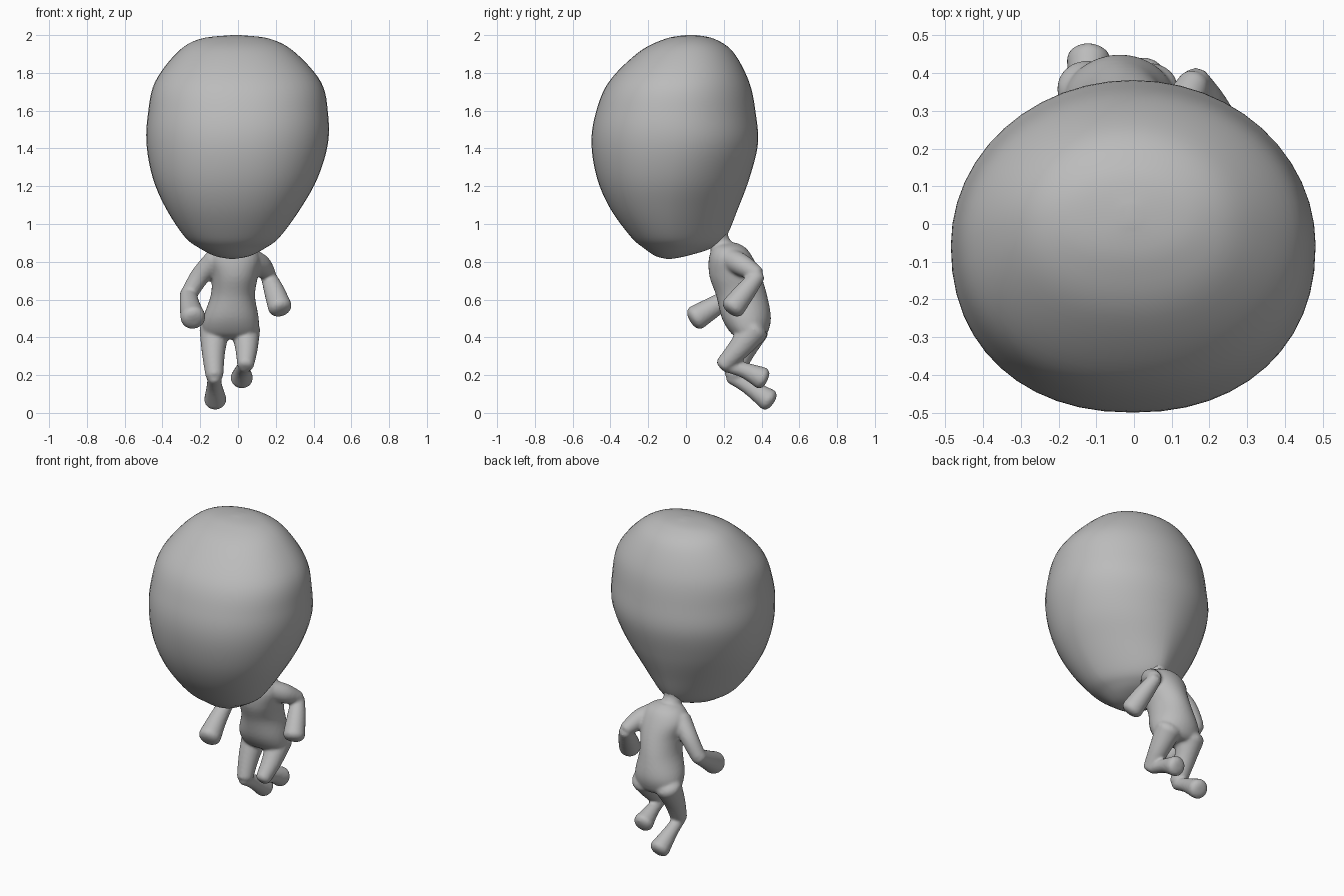
import bpy, bmesh, math
from mathutils import Vector

old = bpy.data.objects.get("Cube")
if old:
    bpy.data.objects.remove(old, do_unlink=True)

grey = bpy.data.materials.new("clay_grey")
grey.use_nodes = True
grey.diffuse_color = (0.5, 0.5, 0.5, 1)
grey.node_tree.nodes["Principled BSDF"].inputs["Base Color"].default_value = (0.5, 0.5, 0.5, 1)


def smooth_keys(keys, steps):
    """Catmull-Rom interpolation of tuples."""
    out = []
    for i in range(len(keys) - 1):
        a, b = keys[max(i - 1, 0)], keys[i]
        c, d = keys[i + 1], keys[min(i + 2, len(keys) - 1)]
        for s in range(steps):
            t = s / steps
            out.append([q + t * (r - p) / 2 + t * t * (2 * p - 5 * q + 4 * r - u) / 2
                        + t ** 3 * (3 * q - p - 3 * r + u) / 2
                        for p, q, r, u in zip(a, b, c, d)])
    return out + [list(keys[-1])]


def skin(bm, rings):
    """Closed tube through equal-sized rings."""
    loops = [[bm.verts.new(p) for p in ring] for ring in rings]
    n = len(loops[0])
    for a, b in zip(loops, loops[1:]):
        for i in range(n):
            j = (i + 1) % n
            bm.faces.new((a[i], a[j], b[j], b[i]))
    bm.faces.new(loops[0][::-1])
    bm.faces.new(loops[-1])


def stack(bm, keys, steps, sides=48):
    """Level egg-shaped rings: z, x min, x max, y min, y max, widest y share, back power."""
    rings = []
    for z, x0, x1, y0, y1, share, power in smooth_keys(keys, steps):
        yc, ring = y0 + share * (y1 - y0), []
        for i in range(sides):
            a = 2 * math.pi * i / sides
            c, s = math.cos(a), math.sin(a)
            e = 2 / (power if s > 0 else 2.2)
            x = (x0 + x1) / 2 + (x1 - x0) / 2 * math.copysign(abs(c) ** e, c)
            y = yc + (y1 - yc if s > 0 else yc - y0) * math.copysign(abs(s) ** e, s)
            ring.append((x, y, z))
        rings.append(ring)
    skin(bm, rings)


def limb(bm, keys, sides=20):
    """Round tube along x, y, z, radius keys, with softly domed ends."""
    path = smooth_keys(keys, 6)
    pts = [Vector(p[:3]) for p in path]
    first, last = (pts[0] - pts[1]).normalized(), (pts[-1] - pts[-2]).normalized()
    r0, r1 = path[0][3], path[-1][3]
    dome = [(0.0, 1), (0.25, 0.92), (0.45, 0.7), (0.55, 0.35)]
    stations = [(pts[0] + first * r0 * d, r0 * w) for d, w in dome[:0:-1]]
    stations += [(p, k[3]) for p, k in zip(pts, path)]
    stations += [(pts[-1] + last * r1 * d, r1 * w) for d, w in dome[1:]]
    side = last.cross(Vector((1, 0.01, 0))).normalized()
    rings = []
    for i, (p, r) in enumerate(stations):
        t = (stations[min(i + 1, len(stations) - 1)][0] - stations[max(i - 1, 0)][0]).normalized()
        u = (side - t * side.dot(t)).normalized()
        v = t.cross(u)
        rings.append([p + r * (u * math.cos(2 * math.pi * j / sides)
                               + v * math.sin(2 * math.pi * j / sides)) for j in range(sides)])
    skin(bm, rings)


def finish(name, bm):
    bmesh.ops.recalc_face_normals(bm, faces=bm.faces)
    mesh = bpy.data.meshes.new(name)
    bm.to_mesh(mesh)
    bm.free()
    mesh.materials.append(grey)
    for f in mesh.polygons:
        f.use_smooth = True
    obj = bpy.data.objects.new(name, mesh)
    bpy.context.scene.collection.objects.link(obj)
    return obj


# Oversized head
bm = bmesh.new()
stack(bm, [
    (2.0, -.03, .01, 0, .05, .5, 2),
    (1.98, -.2, .17, -.11, .15, .5, 2),
    (1.91, -.32, .30, -.25, .25, .5, 2),
    (1.75, -.44, .44, -.41, .335, .5, 2),
    (1.58, -.477, .477, -.48, .37, .5, 2),
    (1.42, -.484, .475, -.50, .38, .5, 2),
    (1.24, -.45, .42, -.47, .335, .48, 1.9),
    (1.08, -.38, .33, -.40, .275, .45, 1.75),
    (.93, -.28, .22, -.29, .21, .42, 1.6),
    (.87, -.2, .14, -.22, .13, .45, 1.7),
    (.83, -.12, .06, -.16, .0, .5, 2),
    (.815, -.04, -.02, -.1, -.08, .5, 2)], 6)
finish("head", bm)

# Body: neck, torso and limbs fused into one skin
bm = bmesh.new()
limb(bm, [(-.03, .11, 1.06, .09), (-.03, .155, .97, .07), (-.03, .175, .91, .055), (-.03, .21, .83, .08)])
stack(bm, [
    (.9, -.07, .02, .18, .27, .5, 2),
    (.87, -.13, .09, .14, .32, .5, 2),
    (.81, -.16, .12, .12, .36, .5, 2),
    (.72, -.14, .105, .125, .40, .5, 2),
    (.62, -.145, .09, .16, .43, .5, 2),
    (.5, -.185, .11, .19, .45, .5, 2),
    (.42, -.18, .105, .24, .43, .5, 2),
    (.39, -.13, .06, .29, .4, .5, 2)], 4, 32)
limbs = [
    # left arm, bent back at the elbow
    [(.07, .24, .81, .06), (.12, .30, .78, .058), (.16, .375, .735, .042)],
    [(.16, .38, .725, .04), (.19, .32, .65, .054), (.222, .25, .56, .064)],
    # right arm, swung forward
    [(-.12, .22, .81, .06), (-.2, .25, .725, .052), (-.26, .25, .63, .045)],
    [(-.263, .255, .63, .045), (-.255, .16, .57, .054), (-.238, .055, .505, .067)],
    # thighs
    [(.04, .36, .44, .078), (.045, .28, .34, .06), (.04, .20, .255, .045)],
    [(-.125, .36, .44, .08), (-.13, .30, .32, .062), (-.125, .25, .2, .048)],
    # shins and feet, trailing behind
    [(.035, .21, .25, .034), (.025, .31, .225, .042), (.02, .40, .185, .06)],
    [(-.125, .24, .19, .036), (-.125, .33, .14, .042), (-.12, .435, .07, .06)],
]
for keys in limbs:
    limb(bm, keys)
body = finish("body", bm)
fuse = body.modifiers.new("fuse", 'REMESH')
fuse.mode = 'VOXEL'
fuse.voxel_size = 0.009
fuse.use_smooth_shade = True
soften = body.modifiers.new("soften", 'SMOOTH')
soften.factor = 0.5
soften.iterations = 6
